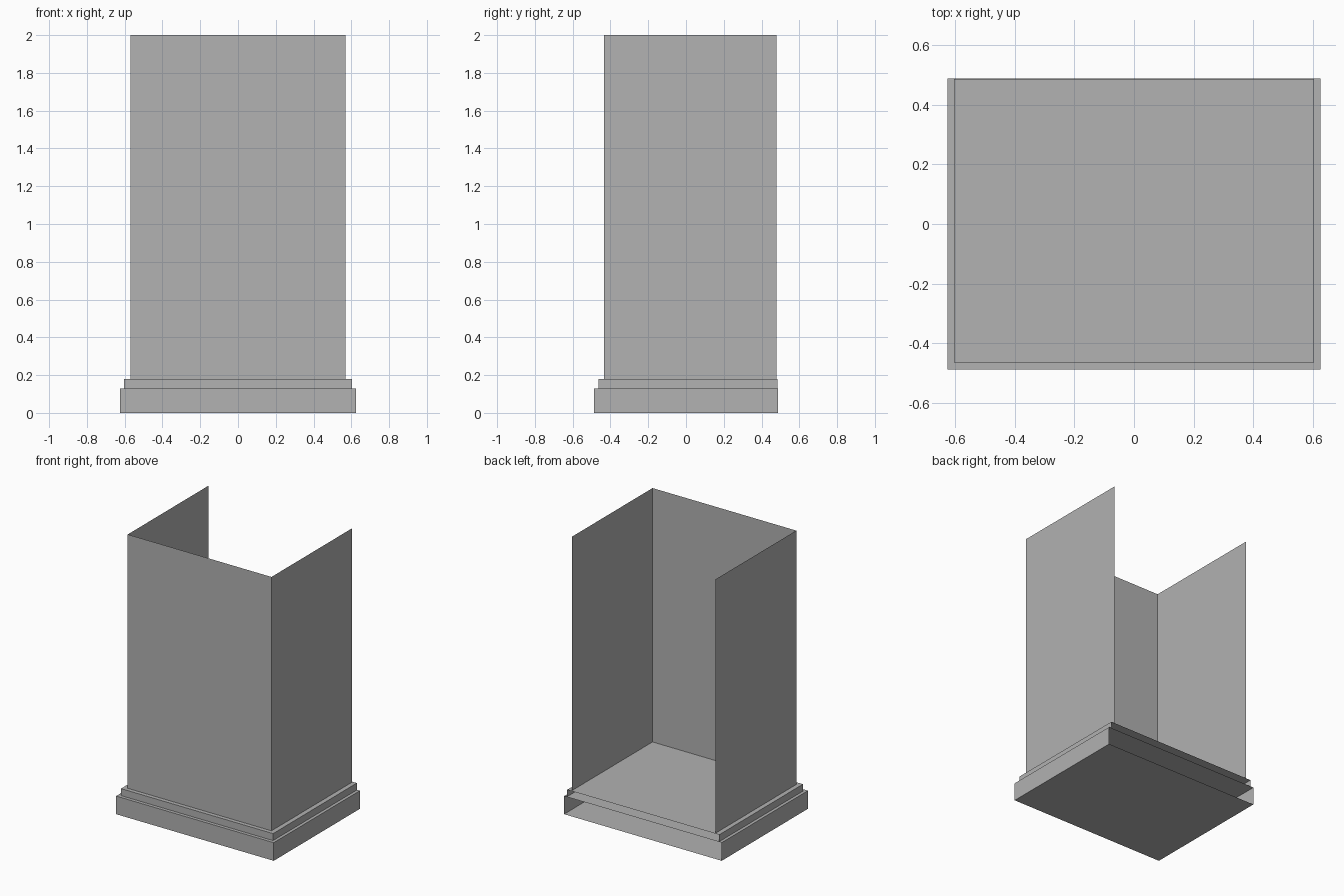
import bpy
import bmesh

cube = bpy.data.objects.get("Cube")
if cube:
    bpy.data.objects.remove(cube, do_unlink=True)

grey = bpy.data.materials.new("plain_grey")
grey.use_nodes = True
colour = (0.445, 0.445, 0.445, 1)
grey.diffuse_color = colour
grey.node_tree.nodes["Principled BSDF"].inputs["Base Color"].default_value = colour


def open_back_shell(name, half_width, front, back, low, high, floor, lid):
    """Thin sheet walls on the front and both sides, with optional floor and lid."""
    bm = bmesh.new()
    plan = [(-half_width, back), (-half_width, front),
            (half_width, front), (half_width, back)]
    lower = [bm.verts.new((x, y, low)) for x, y in plan]
    upper = [bm.verts.new((x, y, high)) for x, y in plan]
    for i in range(3):
        bm.faces.new((lower[i], lower[i + 1], upper[i + 1], upper[i]))
    if floor:
        bm.faces.new(lower[::-1])
    if lid:
        bm.faces.new(upper)
    mesh = bpy.data.meshes.new(name)
    bm.to_mesh(mesh)
    bm.free()
    mesh.materials.append(grey)
    obj = bpy.data.objects.new(name, mesh)
    bpy.context.collection.objects.link(obj)
    return obj


# Plinth, closed below and above, open at the back
open_back_shell("plinth", 0.625, -0.488, 0.488, 0, 0.13, True, True)
# Smaller step on the plinth
open_back_shell("plinth_step", 0.603, -0.464, 0.485, 0.13, 0.18, False, True)
# Tall three-sided shaft, open at the top and back
open_back_shell("shaft_walls", 0.57, -0.435, 0.478, 0.18, 2, False, False)
